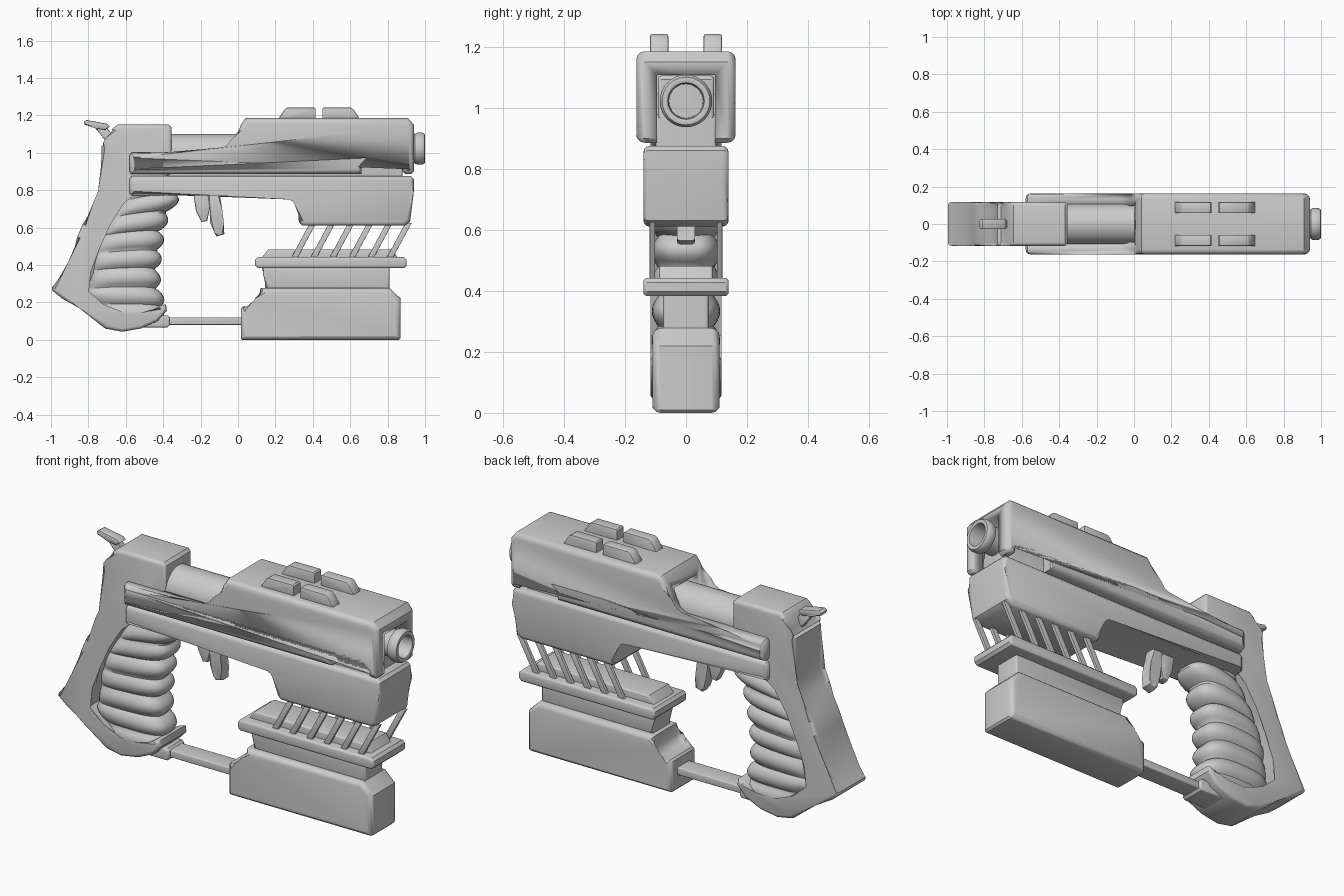
import bpy, bmesh, math
from mathutils import Vector

if "Cube" in bpy.data.objects:
    bpy.data.objects.remove(bpy.data.objects["Cube"])

grey = bpy.data.materials.new("plain grey")
grey.use_nodes = True
grey.diffuse_color = (0.6, 0.6, 0.6, 1)
grey.node_tree.nodes["Principled BSDF"].inputs["Base Color"].default_value = (0.6, 0.6, 0.6, 1)


def finish(name, bm, smooth=True):
    bmesh.ops.recalc_face_normals(bm, faces=bm.faces)
    mesh = bpy.data.meshes.new(name)
    bm.to_mesh(mesh)
    bm.free()
    ob = bpy.data.objects.new(name, mesh)
    bpy.context.collection.objects.link(ob)
    mesh.materials.append(grey)
    bpy.ops.object.select_all(action='DESELECT')
    ob.select_set(True)
    bpy.context.view_layer.objects.active = ob
    if smooth:
        bpy.ops.object.shade_smooth_by_angle(angle=math.radians(35))
    return ob


def prism(name, outline, half, rim=0.0, segs=3, y=0.0):
    """Side outline in x, z extruded across y, with both rims rounded."""
    bm = bmesh.new()
    a = [bm.verts.new((px, y - half, pz)) for px, pz in outline]
    b = [bm.verts.new((px, y + half, pz)) for px, pz in outline]
    bm.faces.new(a)
    bm.faces.new(b[::-1])
    for i in range(len(a)):
        j = (i + 1) % len(a)
        bm.faces.new((a[j], a[i], b[i], b[j]))
    if rim:
        edges = [e for e in bm.edges if abs(e.verts[0].co.y - e.verts[1].co.y) < 1e-5]
        bmesh.ops.bevel(bm, geom=edges, offset=rim, segments=segs, profile=0.5,
                        affect='EDGES', clamp_overlap=False)
    return finish(name, bm)


def block(name, x0, x1, z0, z1, half, rim=0.01, cut=0.012, y=0.0):
    outline = [(x0 + cut, z0), (x1 - cut, z0), (x1, z0 + cut), (x1, z1 - cut),
               (x1 - cut, z1), (x0 + cut, z1), (x0, z1 - cut), (x0, z0 + cut)]
    return prism(name, outline, half, rim, y=y)


def lathe(name, profile, z, sides=40):
    """Profile of (x, radius) turned about a lengthwise axis at height z."""
    bm = bmesh.new()
    rings = [[bm.verts.new((px, r * math.cos(math.tau * k / sides),
                            z + r * math.sin(math.tau * k / sides)))
              for k in range(sides)] for px, r in profile]
    for p, q in zip(rings, rings[1:]):
        for k in range(sides):
            n = (k + 1) % sides
            bm.faces.new((p[k], p[n], q[n], q[k]))
    bm.faces.new(rings[0])
    bm.faces.new(rings[-1])
    return finish(name, bm)


# Slide: rounded shell with a lengthwise channel
slide = prism("slide", [
    (-.58, .9), (-.57, .885), (.66, .885), (.66, 1), (.88, 1), (.88, .9), (.895, .885),
    (.925, .885), (.94, .9), (.94, 1.15), (.91, 1.185), (.04, 1.185), (.015, 1.15),
    (-.01, 1.06), (-.04, 1.02), (-.08, 1), (-.57, 1), (-.58, .985)], .163, .028)
cutter = prism("channel_cutter", [(-1, .8), (1, .8), (1, 1.108), (-1, 1.108)], .095)
cutter.hide_render = True
bpy.context.view_layer.objects.active = slide
cut = slide.modifiers.new("channel", 'BOOLEAN')
cut.operation = 'DIFFERENCE'
cut.object = cutter
cut.solver = 'EXACT'
bpy.ops.object.modifier_apply(modifier=cut.name)
bpy.data.objects.remove(cutter)

# Barrel and inner body
lathe("barrel", [(-.4, .108), (.1, .108)], .992)
block("inner_body", -.5, .88, .85, .98, .1)
block("inner_body_front", .08, .88, .9, 1.105, .092)
lathe("muzzle", [(.8, .07), (.94, .07), (.945, .08), (.96, .086), (.985, .086), (.998, .078),
                 (1, .068), (.997, .06), (.985, .057), (.86, .055)], 1.022)

# Frame with its deep forward housing
prism("frame", [
    (-.58, .785), (-.57, .772), (.28, .772), (.31, .755), (.325, .73), (.325, .63),
    (.345, .61), (.89, .61), (.92, .63), (.94, .79), (.94, .86), (.925, .875),
    (-.57, .875), (-.58, .86)], .14, .022)

# Sight blocks, mirrored fore-aft and side to side
for side, y in (("left", .088), ("right", -.088)):
    for end, s in (("front", 1), ("rear", -1)):
        prism(f"sight_{end}_{side}", [
            (.433 + s * dx, z) for dx, z in
            ((.018, 1.17), (.018, 1.235), (.025, 1.241), (.17, 1.241), (.185, 1.23),
             (.215, 1.185), (.215, 1.17))], .03, .006, 2, y)

# Rear housing and backstrap in one sweep down to the foot
prism("backstrap", [
    (-.73, 1.035), (-.71, 1.04), (-.69, 1.07), (-.67, 1.13), (-.645, 1.15), (-.37, 1.15),
    (-.355, 1.135), (-.355, .89), (-.5, .79), (-.58, .78), (-.61, .73), (-.68, .62),
    (-.755, .5), (-.77, .36), (-.82, .25), (-.72, .19), (-.61, .125), (-.5, .13),
    (-.42, .18), (-.385, .19), (-.38, .155), (-.43, .1), (-.52, .06), (-.62, .043),
    (-.71, .06), (-.85, .17), (-.94, .22), (-.995, .265), (-.995, .28), (-.89, .41),
    (-.86, .55), (-.83, .62), (-.76, .72), (-.73, .79)], .117, .018)

# Grip: stacked finger ridges lofted between a back and a front line
stations = [(.09, -.68, -.45), (.17, -.76, -.375), (.25, -.81, -.4), (.35, -.79, -.415),
            (.46, -.78, -.405), (.57, -.74, -.39), (.66, -.69, -.365), (.74, -.64, -.31),
            (.82, -.59, -.29)]


def grip_line(z):
    for (z0, b0, f0), (z1, b1, f1) in zip(stations, stations[1:]):
        if z <= z1 + 1e-6:
            t = (z - z0) / (z1 - z0)
            return b0 + (b1 - b0) * t, f0 + (f1 - f0) * t


bm = bmesh.new()
rings, levels, sides = [], 72, 32
low, high = stations[0][0], stations[-1][0]
for i in range(levels + 1):
    t = i / levels
    z = low + (high - low) * t
    back, front = grip_line(z)
    swell = abs(math.sin(math.pi * 7.5 * t)) ** 0.7
    front -= .04 * (1 - swell)
    half = .088 + .024 * swell
    ring = []
    for k in range(sides):
        a = math.tau * k / sides
        c, s = math.cos(a), math.sin(a)
        u = math.copysign(abs(c) ** .75, c)
        v = math.copysign(abs(s) ** .65, s)
        lift = u * (.03 * t - .005) - .012 * (1 - v * v)
        ring.append(bm.verts.new(((back + front) / 2 + (front - back) / 2 * u, half * v, z + lift)))
    rings.append(ring)
for p, q in zip(rings, rings[1:]):
    for k in range(sides):
        n = (k + 1) % sides
        bm.faces.new((p[k], p[n], q[n], q[k]))
bm.faces.new(rings[0])
bm.faces.new(rings[-1])
finish("finger_grip", bm)

# Hammer
prism("hammer_spur", [(-.825, 1.165), (-.81, 1.175), (-.7, 1.155), (-.685, 1.14), (-.71, 1.122),
                      (-.76, 1.13), (-.82, 1.15)], .028, .006, 2)
prism("hammer_stem", [(-.765, 1.13), (-.7, 1.135), (-.68, 1.1), (-.66, 1.08), (-.66, 1.04),
                      (-.7, 1.05), (-.73, 1.1)], .018, .005, 2)

# Trigger and the stop behind it
prism("trigger_stop", [(-.24, .79), (-.225, .69), (-.195, .63), (-.165, .635), (-.15, .7),
                       (-.15, .79)], .025, .008, 2)
prism("trigger", [(-.165, .79), (-.15, .7), (-.15, .63), (-.125, .57), (-.115, .552), (-.072, .565),
                  (-.085, .62), (-.085, .7), (-.1, .79)], .03, .01, 2)

# Lower link from grip foot to magazine
block("link_socket", -.52, -.365, .066, .13, .07)
block("link_bar", -.42, .05, .08, .12, .052, .006, .006)

# Magazine: body, neck, flange and tray
prism("magazine_body", [
    (.015, .008), (.022, 0), (.86, 0), (.87, .01), (.87, .22), (.81, .278), (.12, .278),
    (.117, .215), (.105, .19), (.085, .177), (.025, .177), (.015, .167)], .11, .026)
prism("magazine_neck", [(.145, .27), (.81, .27), (.81, .4), (.12, .4), (.145, .36)], .075, .012)
block("flange", .092, .902, .383, .442, .14, .012, .014)
prism("flange_tray", [(.12, .43), (.16, .482), (.825, .482), (.86, .43)], .088, .01)

# Slanted struts between flange and frame
for side, y in (("left", .11), ("right", -.11)):
    for i in range(6):
        x = .28 + .102 * i
        prism(f"strut_{side}_{i + 1}", [(x, .43), (x + .034, .43), (x + .139, .625), (x + .105, .625)],
              .009, .003, 2, y)
